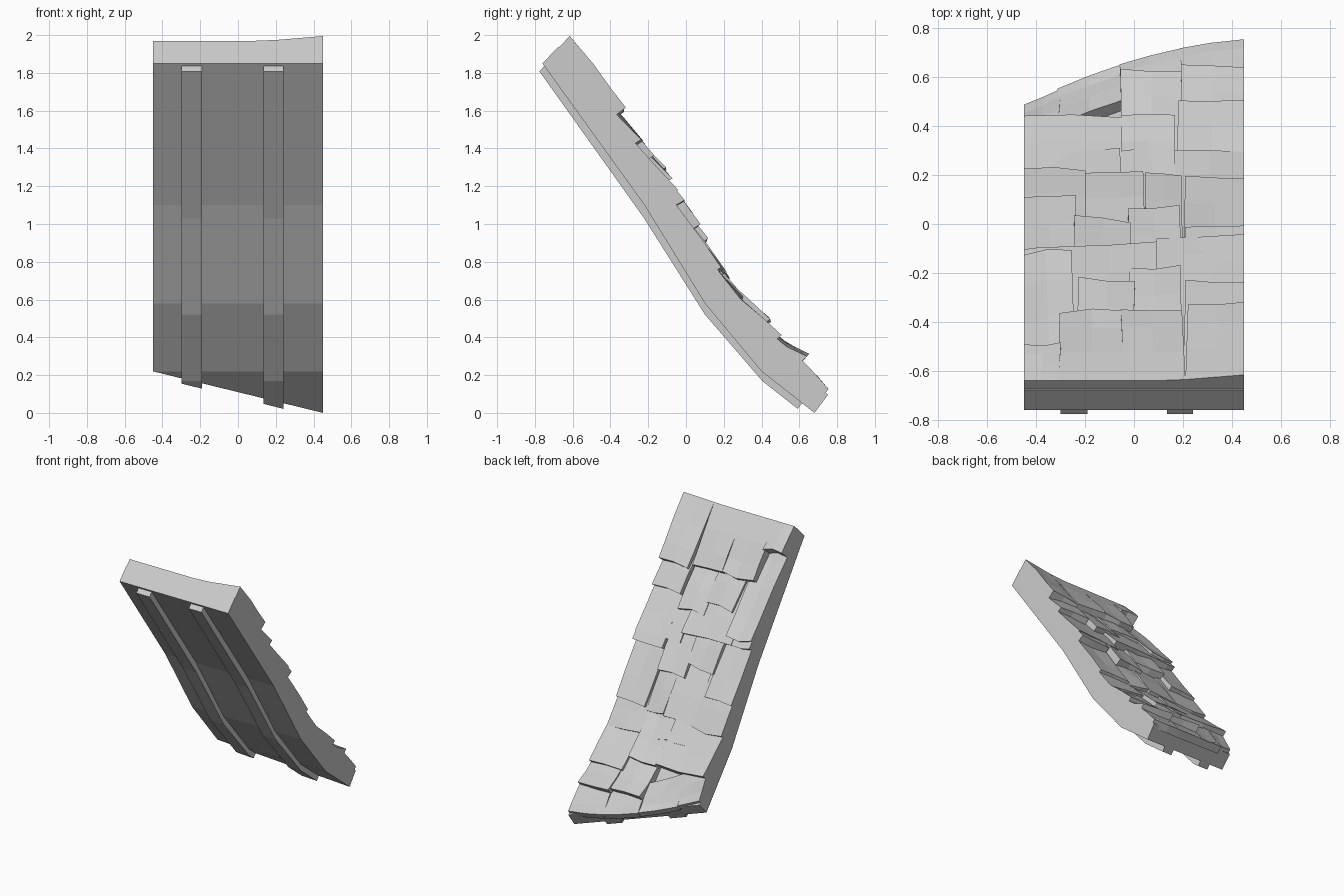
import bpy, bmesh, random
from mathutils import Vector

if "Cube" in bpy.data.objects:
    bpy.data.objects.remove(bpy.data.objects["Cube"])
random.seed(11)

stone = bpy.data.materials.new("light_grey")
stone.use_nodes = True
stone.diffuse_color = (0.6, 0.6, 0.6, 1)
stone.node_tree.nodes["Principled BSDF"].inputs["Base Color"].default_value = (0.6, 0.6, 0.6, 1)

# Bent underside of the roof panel (y, z) and its outward directions
KNOTS = [Vector(p) for p in ((-0.76, 1.85), (-0.22, 1.10), (0.10, 0.58), (0.40, 0.22), (0.68, 0.0))]
NORMALS = [Vector(n) for n in ((0.69, 0.73), (0.83, 0.555), (0.81, 0.585), (0.69, 0.725), (0.6, 0.8))]
START, HALF = KNOTS[0].x, 0.45


def end(x):
    """Slanted lower cut of the panel."""
    return 0.40 + 0.28 * (x + HALF) / (2 * HALF)


def place(x, t, h):
    """Point at x, at run t down the slope, raised h off the underside."""
    i = 0
    while i < len(KNOTS) - 2 and t > KNOTS[i + 1].x:
        i += 1
    f = (t - KNOTS[i].x) / (KNOTS[i + 1].x - KNOTS[i].x)
    p = KNOTS[i].lerp(KNOTS[i + 1], f) + h * NORMALS[i].lerp(NORMALS[i + 1], f)
    return Vector((x, p.x, p.y))


def solid(name, lower, upper):
    """Closed block between two matching grids of points (columns along x)."""
    bm = bmesh.new()
    lo, up = ([[bm.verts.new(p) for p in col] for col in g] for g in (lower, upper))
    m, n = len(lo) - 1, len(lo[0]) - 1
    for i in range(m):
        for j in range(n):
            for g in (lo, up):
                bm.faces.new((g[i][j], g[i + 1][j], g[i + 1][j + 1], g[i][j + 1]))
        for j in (0, n):
            bm.faces.new((lo[i][j], lo[i + 1][j], up[i + 1][j], up[i][j]))
    for j in range(n):
        for i in (0, m):
            bm.faces.new((lo[i][j], lo[i][j + 1], up[i][j + 1], up[i][j]))
    bmesh.ops.remove_doubles(bm, verts=bm.verts, dist=0.0005)
    bmesh.ops.recalc_face_normals(bm, faces=bm.faces)
    mesh = bpy.data.meshes.new(name)
    bm.to_mesh(mesh)
    bm.free()
    mesh.materials.append(stone)
    bpy.context.collection.objects.link(bpy.data.objects.new(name, mesh))


def strip(name, x0, x1, start, shift, h0, h1):
    """Full-length board following the bends of the panel, bends moved by shift."""
    runs = {x: [start] + [min(k.x + shift, end(x)) for k in KNOTS[1:]] for x in (x0, x1)}
    grid = lambda h: [[place(x, t, h) for t in runs[x]] for x in (x0, x1)]
    solid(name, grid(h0), grid(h1))


# Panel and the two rafters below it
strip("roof_panel", -HALF, HALF, START, 0, 0, 0.12)
strip("rafter_right", -0.30, -0.19, START + 0.01, 0.03, -0.038, 0.02)
strip("rafter_left", 0.135, 0.24, START + 0.01, 0.03, -0.038, 0.02)

# Shingle courses, top to bottom: height of the lower edge,
# then (far side x, lower edge y) per shingle, None skips a gap
LAST = 9
COURSES = [
    (.205, [(-.31, -.49), (-.04, -.345), (.21, -.35), (HALF, -.33)]),
    (.195, [(-.24, -.12), (-.01, -.22), (.2, -.175), (HALF, -.23)]),
    (.19, [(-.3, -.1), (.1, -.085), (HALF, -.05)]),
    (.187, [(-.24, .12), (-.01, .02), (.2, .065), (HALF, -.02)]),
    (.178, [(-.2, .22), (.05, .21), (.2, .2), (HALF, .19)]),
    (.17, [(-.05, .3), (.15, .3), (HALF, .3)]),
    (.205, [(-.05, .44), (.17, .44), (HALF, .5)]),
    (.213, [(-.31, LAST), (-.05, LAST), (.2, .62), (HALF, .64)]),
    (.145, [(-.05, None), (.2, LAST), (HALF, LAST)]),
]


def shingle(name, x0, x1, edge, height, first):
    """Rough tilted wedge, thin uphill and thick along its lower edge."""
    last = edge == LAST
    lift = random.uniform(-0.006, 0.008)
    tilt, skew = random.uniform(-0.011, 0.011), random.uniform(-0.015, 0.015)
    lower, upper = [], []
    for side in (-1, 0, 1):
        x = (x0 + x1) / 2 + side * (x1 - x0) / 2
        if last:
            # Eaves shingles overhang the panel mid-width and slope down to a thin lip
            low = min(end(x) + 0.035 - 0.24 * x * x, KNOTS[-1].x)
            high, head, tail = low - 0.18, 0.18, 0.145
        else:
            guess = edge - 0.15
            run = guess + edge - place(x, guess, height).y
            low = min(run + random.uniform(-0.01, 0.01), end(x))
            high, head = max(START + 0.01, low - 0.38), 0.11
            tail = height + lift + side * tilt
        if first:
            high, head = START + 0.003, 0.17 + 0.115 * max(0, x - 0.15)
        bottom, top = [], []
        for f in (0, 0.4, 0.75, 1):
            t = high + (low - high) * f
            h = head + (tail - head) * f
            if 0 < f < 1:
                h += random.uniform(-0.006, 0.01)
            inner = abs(x) < HALF - 0.01
            px = x + skew * f if inner else x
            undercut = 0.004 if f == 1 and not last else 0
            bottom.append(place(px, t - undercut, 0.09))
            top.append(place(px, t, h))
        lower.append(bottom)
        upper.append(top)
    solid(name, lower, upper)


for r, (height, course) in enumerate(COURSES):
    x0 = -HALF
    for c, (x1, edge) in enumerate(course):
        if edge is not None:
            shingle(f"shingle_{r + 1}_{c + 1}", x0, x1, edge, height, r == 0)
        x0 = x1
